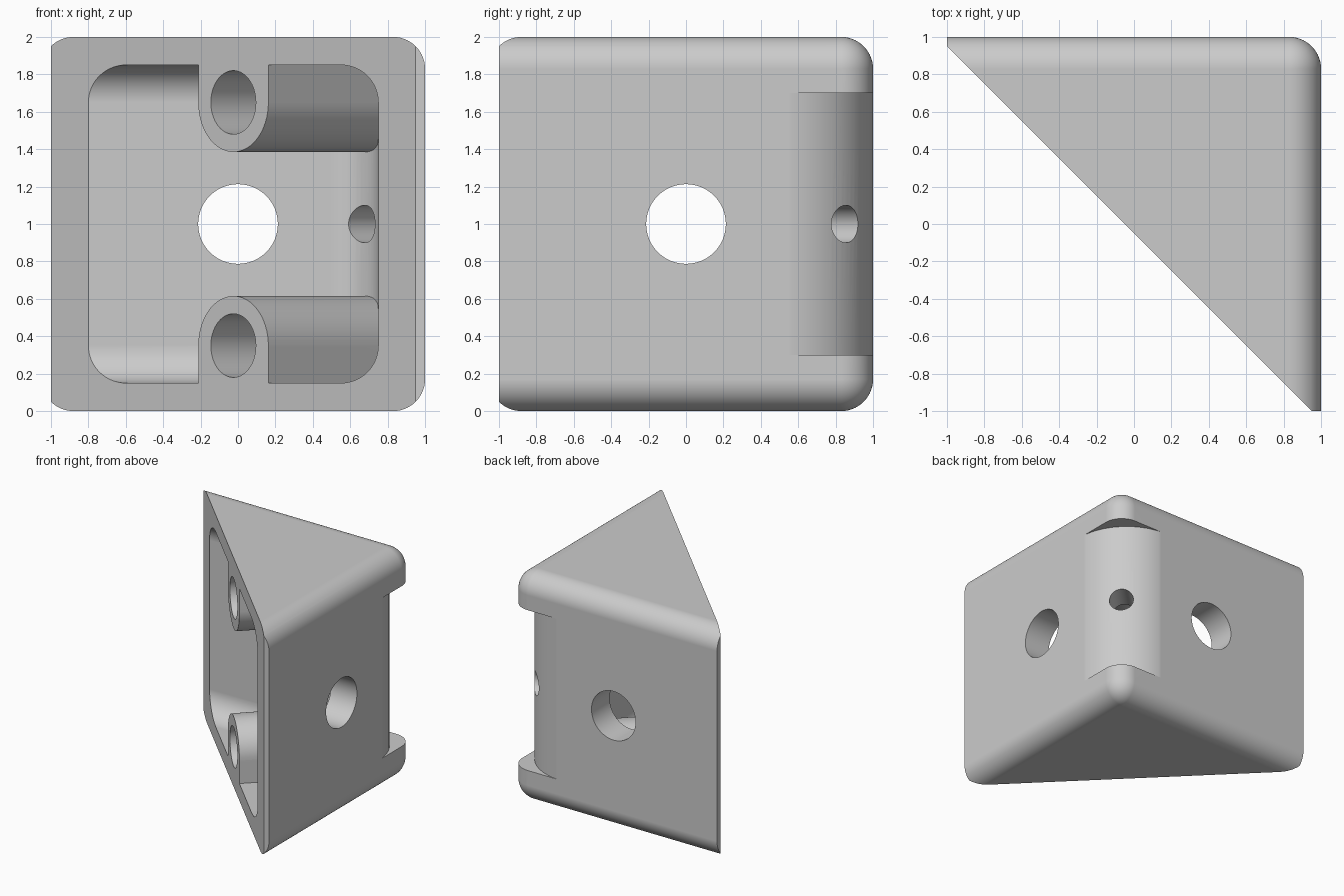
import bpy, bmesh
from math import pi, sin, cos, sqrt, radians
from mathutils import Matrix, Vector

if "Cube" in bpy.data.objects:
    bpy.data.objects.remove(bpy.data.objects["Cube"])

FRONT = -0.05 / sqrt(2)      # sloping front face, measured along the diagonal
MID = 1.0                    # mid height

# Frames whose z axis points along the drilling or extrusion direction
S = 1 / sqrt(2)
DIAGONAL = Matrix(((-S, 0, S, 0), (S, 0, S, 0), (0, 1, 0, 0), (0, 0, 0, 1)))
UPRIGHT = Matrix.Identity(4)
ALONG_X = Matrix.Rotation(pi / 2, 4, 'Y')
ALONG_Y = Matrix.Rotation(-pi / 2, 4, 'X')


def finish(name, bm):
    bmesh.ops.recalc_face_normals(bm, faces=bm.faces)
    mesh = bpy.data.meshes.new(name)
    bm.to_mesh(mesh)
    bm.free()
    obj = bpy.data.objects.new(name, mesh)
    bpy.context.collection.objects.link(obj)
    return obj


def prism(name, points, low, high, frame):
    """Closed solid with the given outline, extruded along the frame's z axis."""
    bm = bmesh.new()
    bottom = [bm.verts.new((x, y, low)) for x, y in points]
    top = [bm.verts.new((x, y, high)) for x, y in points]
    bm.faces.new(bottom[::-1])
    bm.faces.new(top)
    for i in range(len(points)):
        j = (i + 1) % len(points)
        bm.faces.new((bottom[i], bottom[j], top[j], top[i]))
    bm.transform(frame)
    return finish(name, bm)


def arc(cx, cy, r, start, end, n):
    return [(cx + r * cos(start + (end - start) * i / n),
             cy + r * sin(start + (end - start) * i / n)) for i in range(n + 1)]


def rod(name, height, r, low, high, frame):
    obj = prism(name, arc(0, 0, r, 0, 2 * pi, 64)[:-1], low, high, frame)
    obj.data.transform(Matrix.Translation((0, 0, height)))
    return obj


def rounded_box(name, low, high, corner_r, rim_r):
    """Box with its back left upright edge and its back and left rims rounded."""
    bm = bmesh.new()
    bmesh.ops.create_cube(bm, size=1)
    for v in bm.verts:
        v.co = Vector([h if c > 0 else l for c, l, h in zip(v.co, low, high)])

    def inner(e):
        return not any(all(abs(v.co[k] - low[k]) < 1e-4 for v in e.verts) for k in (0, 1))

    def upright(e):
        return abs(e.verts[0].co.z - e.verts[1].co.z) > 0.1

    def bevel(edges, r):
        bmesh.ops.bevel(bm, geom=edges, offset=r, offset_type='OFFSET',
                        segments=14, profile=0.5, affect='EDGES')

    if corner_r == rim_r:
        bevel([e for e in bm.edges if inner(e)], rim_r)
    else:
        bevel([e for e in bm.edges if inner(e) and upright(e)], corner_r)
        bevel([e for e in bm.edges if inner(e) and not upright(e)], rim_r)
    return finish(name, bm)


def cut(target, cutter):
    mod = target.modifiers.new("cut", 'BOOLEAN')
    mod.operation, mod.solver, mod.object = 'DIFFERENCE', 'EXACT', cutter
    mod.use_hole_tolerant = True
    bpy.context.view_layer.objects.active = target
    bpy.ops.object.modifier_apply(modifier=mod.name)
    bpy.data.objects.remove(cutter)


# Outer shell: rounded block sliced along the diagonal
body = rounded_box("corner_bracket", (-1, -1, 0), (1, 1, 2), 0.17, 0.17)
slab = [(-3, -1), (3, -1), (3, 3), (-3, 3)]
cut(body, prism("front_slope", slab, -3, FRONT, DIAGONAL))

# Large holes through both walls and a small one through the corner
cut(body, rod("side_hole", MID, 0.213, 0.5, 1.3, ALONG_X))
cut(body, rod("back_hole", MID, 0.213, 0.5, 1.3, ALONG_Y))
cut(body, rod("corner_hole", MID, 0.1, 0.8, 1.6, DIAGONAL))

# Blind screw holes
for side in (-1, 1):
    cut(body, rod("screw_hole", MID + side * 0.65, 0.17, -0.5, 0.9, DIAGONAL))

# Recess in the back corner between the two end shelves
recess = arc(0.502, 0.502, 0.5, 0, pi / 2, 24) + [(0.502, 1.2), (1.2, 1.2), (1.2, 0.502)]
cut(body, prism("corner_recess", recess, 0.3, 1.7, UPRIGHT))

# Cavity, leaving the two screw bosses standing
cavity = rounded_box("cavity", (-1.4, -1.4, 0.15), (0.75, 0.75, 1.85), 0.25, 0.2)
for side in (-1, 1):
    z = MID + side * 0.65
    end = z + side * 0.6
    boss = arc(0, z, 0.265, 0, -side * pi, 32) + [(-0.265, end), (0.265, end)]
    cut(cavity, prism("screw_boss", boss, -3, 2, DIAGONAL))
cut(body, cavity)

# Single grey plastic
grey = bpy.data.materials.new("grey_plastic")
grey.use_nodes = True
colour = (0.6, 0.6, 0.6, 1)
grey.diffuse_color = colour
grey.node_tree.nodes["Principled BSDF"].inputs["Base Color"].default_value = colour
body.data.materials.clear()
body.data.materials.append(grey)
for p in body.data.polygons:
    p.material_index = 0

# Smooth curves with crisp edges
bpy.ops.object.select_all(action='DESELECT')
body.select_set(True)
bpy.context.view_layer.objects.active = body
bpy.ops.object.shade_smooth_by_angle(angle=radians(25))
weighted = body.modifiers.new("flat_faces", 'WEIGHTED_NORMAL')
weighted.keep_sharp = True
